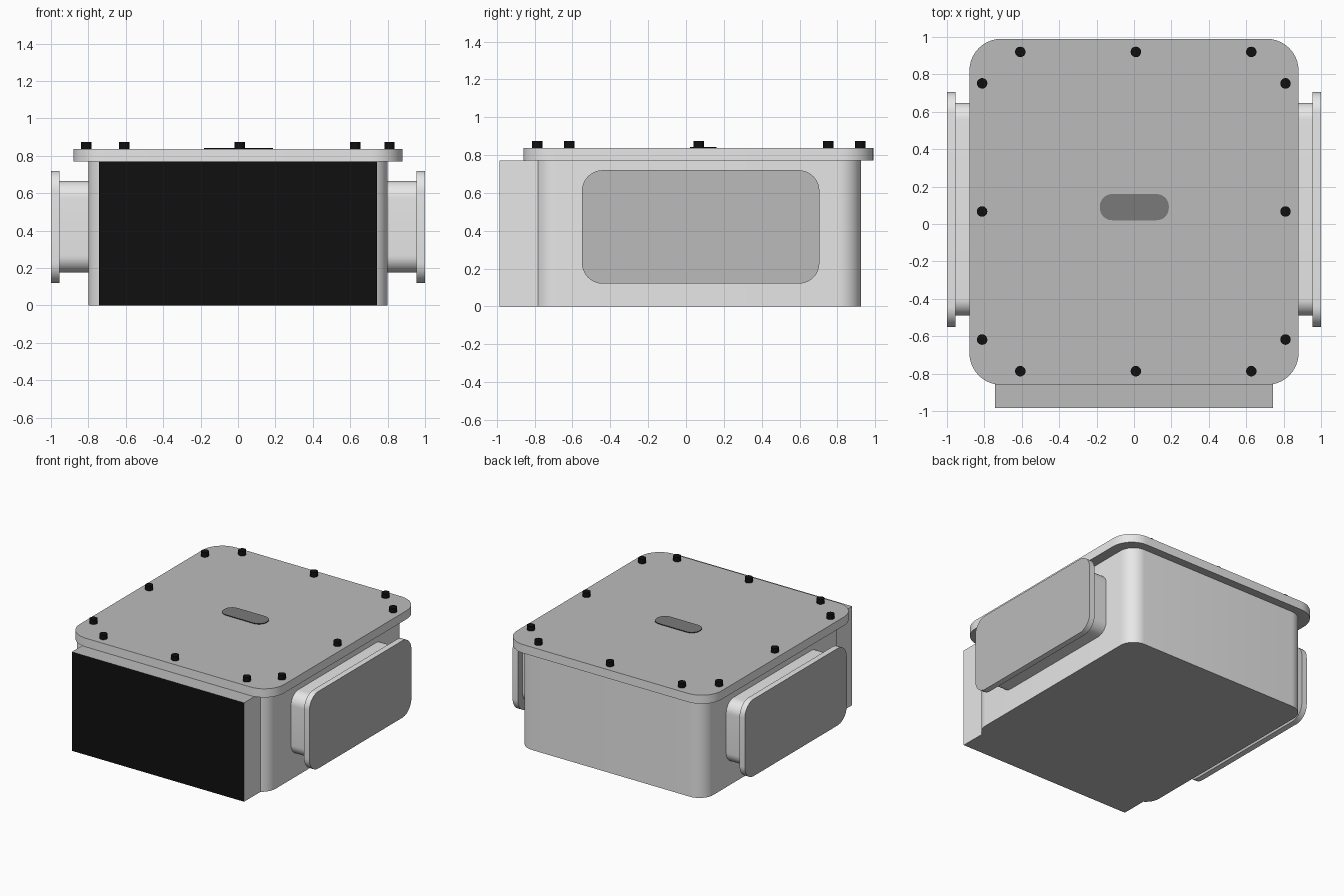
import bpy
import bmesh
from math import cos, sin, pi, radians

cube = bpy.data.objects.get("Cube")
if cube:
    bpy.data.objects.remove(cube, do_unlink=True)


def material(name, value):
    mat = bpy.data.materials.new(name)
    mat.use_nodes = True
    colour = (value, value, value, 1)
    mat.diffuse_color = colour
    mat.node_tree.nodes["Principled BSDF"].inputs["Base Color"].default_value = colour
    return mat


light = material("light grey", 0.8)
mid = material("mid grey", 0.5)
dark = material("dark grey", 0.195)
black = material("black", 0.005)


def outline(u, v, radius, steps=10):
    """Rounded rectangle, counter-clockwise; u and v are (min, max) ranges."""
    if radius == 0:
        return [(u[0], v[0]), (u[1], v[0]), (u[1], v[1]), (u[0], v[1])]
    centres = [(u[1] - radius, v[1] - radius), (u[0] + radius, v[1] - radius),
               (u[0] + radius, v[0] + radius), (u[1] - radius, v[0] + radius)]
    points = []
    for quarter, (cu, cv) in enumerate(centres):
        for i in range(steps + 1):
            a = (quarter + i / steps) * pi / 2
            points.append((cu + radius * cos(a), cv + radius * sin(a)))
    return points


def prism(name, points, w, side, cap, axis="z"):
    """Extrude an outline over the range w along z or x, with coloured end caps."""
    def place(u, v, h):
        return (u, v, h) if axis == "z" else (h, u, v)

    bm = bmesh.new()
    low, high = [[bm.verts.new(place(u, v, h)) for u, v in points] for h in w]
    bm.faces.new(low[::-1]).material_index = 1
    bm.faces.new(high).material_index = 1
    for i in range(len(points)):
        j = (i + 1) % len(points)
        bm.faces.new((low[i], low[j], high[j], high[i]))
    bmesh.ops.recalc_face_normals(bm, faces=bm.faces)
    mesh = bpy.data.meshes.new(name)
    bm.to_mesh(mesh)
    bm.free()
    mesh.materials.append(side)
    mesh.materials.append(cap)
    obj = bpy.data.objects.new(name, mesh)
    bpy.context.collection.objects.link(obj)
    bpy.ops.object.select_all(action="DESELECT")
    obj.select_set(True)
    bpy.context.view_layer.objects.active = obj
    bpy.ops.object.shade_smooth_by_angle(angle=radians(30))
    return obj


# Housing and lid
prism("housing", outline((-0.80, 0.80), (-0.80, 0.925), 0.12), (0, 0.775), light, mid)
prism("lid", outline((-0.88, 0.88), (-0.86, 0.99), 0.17), (0.77, 0.837), light, mid)
prism("lid_slot", outline((-0.182, 0.186), (0.02, 0.16), 0.065), (0.83, 0.842), black, dark)

# Front block with a black front face
block = prism("front_block", outline((-0.742, 0.742), (-0.985, -0.70), 0),
              (0, 0.77), light, mid)
block.data.materials.append(black)
for face in block.data.polygons:
    if face.normal.y < -0.9:
        face.material_index = 2

# Side necks and flanges
for label, s in (("left", 1), ("right", -1)):
    prism(label + "_neck", outline((-0.49, 0.648), (0.177, 0.665), 0.09),
          sorted((s * 0.78, s * 0.96)), light, mid, "x")
    prism(label + "_flange", outline((-0.55, 0.705), (0.12, 0.72), 0.11),
          sorted((s * 0.955, s)), light, mid, "x")

# Lid bolts
spots = [(x, y) for x in (-0.608, 0.01, 0.627) for y in (-0.787, 0.92)]
spots += [(x, y) for x in (-0.812, 0.81) for y in (-0.618, 0.067, 0.752)]
r = 0.028
for number, (x, y) in enumerate(spots, 1):
    prism(f"bolt_{number}", outline((x - r, x + r), (y - r, y + r), r * 0.999, 5),
          (0.83, 0.873), black, black)
